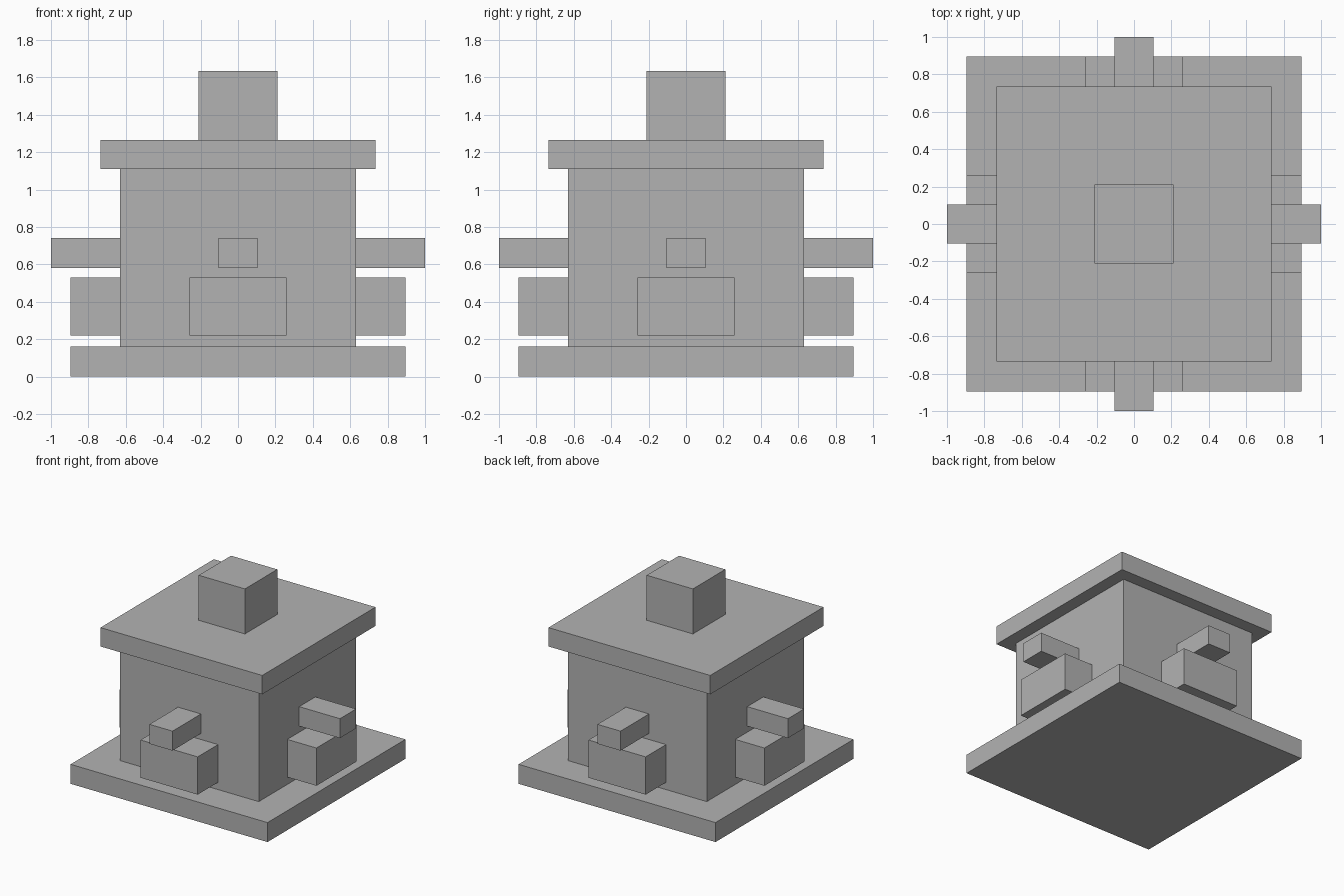
import bpy
from math import pi
from mathutils import Matrix

cube = bpy.data.objects.get("Cube")
if cube:
    bpy.data.objects.remove(cube, do_unlink=True)

GREY = (0.45, 0.45, 0.45, 1.0)
grey = bpy.data.materials.new("plain_grey")
grey.use_nodes = True
grey.diffuse_color = GREY
grey.node_tree.nodes["Principled BSDF"].inputs["Base Color"].default_value = GREY


def box(name, x, y, z, turn=0.0):
    """Box spanning the given ranges, turned about the vertical axis."""
    bpy.ops.mesh.primitive_cube_add(size=1)
    obj = bpy.context.object
    obj.name = name
    size = Matrix.Diagonal((x[1] - x[0], y[1] - y[0], z[1] - z[0], 1))
    centre = Matrix.Translation((sum(x) / 2, sum(y) / 2, sum(z) / 2))
    obj.data.transform(Matrix.Rotation(turn, 4, 'Z') @ centre @ size)
    obj.data.materials.append(grey)
    return obj


def square(name, half, z):
    return box(name, (-half, half), (-half, half), z)


# Central stack
square("base_slab", 0.895, (0, 0.16))
square("body", 0.63, (0.16, 1.11))
square("roof_slab", 0.735, (1.11, 1.265))
square("top_block", 0.21, (1.265, 1.635))

# A wide block with a narrow bar above it on each side
for i, side in enumerate(("front", "left", "back", "right")):
    turn = i * pi / 2
    box(side + "_block", (-0.26, 0.26), (-0.895, -0.63), (0.22, 0.53), turn)
    box(side + "_bar", (-0.105, 0.105), (-1.0, -0.63), (0.58, 0.74), turn)
